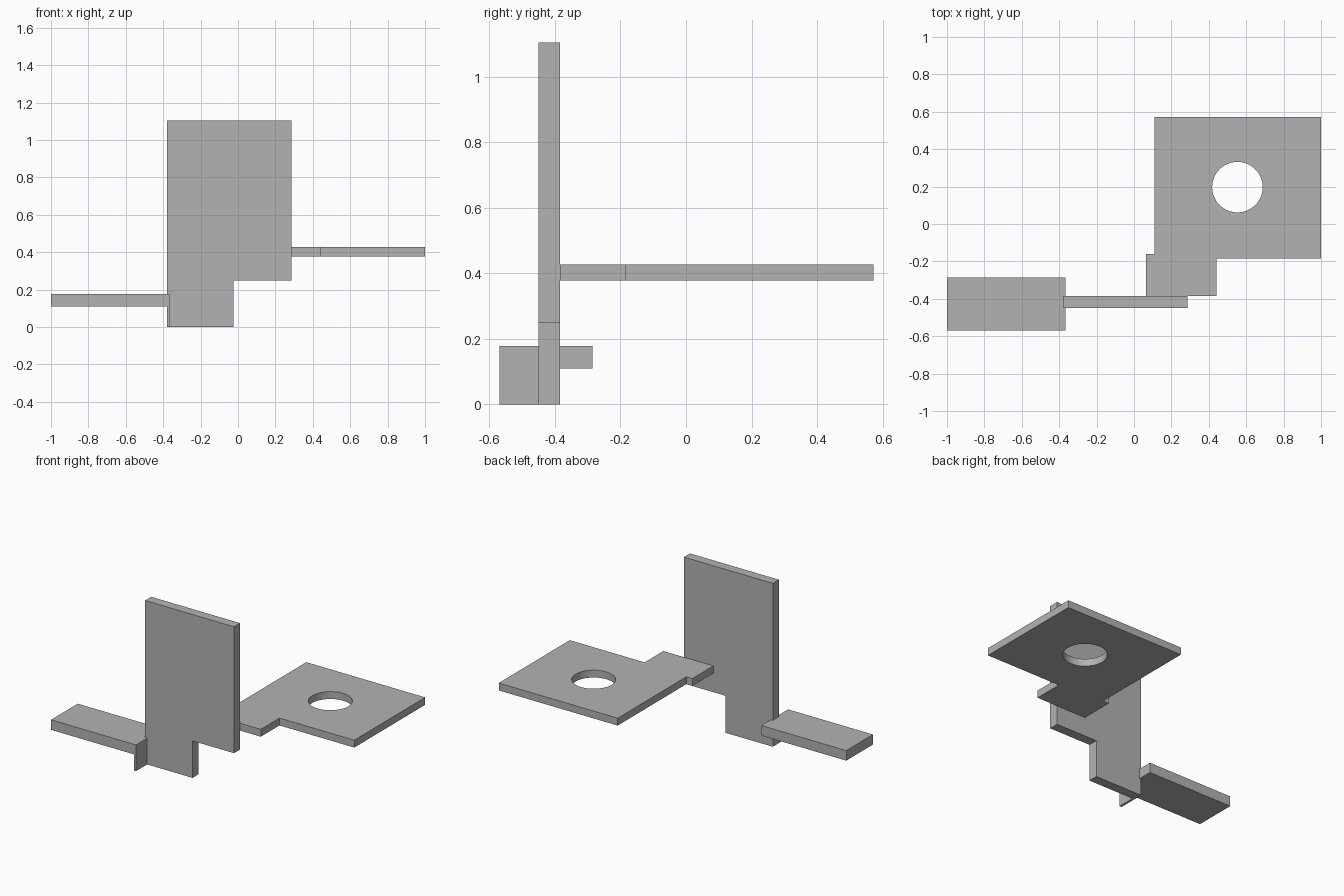
import bpy
import bmesh
from mathutils import Vector

if "Cube" in bpy.data.objects:
    bpy.data.objects.remove(bpy.data.objects["Cube"], do_unlink=True)

GREY = (0.45, 0.45, 0.45, 1.0)
grey = bpy.data.materials.new("plain_grey")
grey.use_nodes = True
grey.diffuse_color = GREY
grey.node_tree.nodes["Principled BSDF"].inputs["Base Color"].default_value = GREY


def extruded(name, outline, direction):
    """Solid made by sweeping a flat outline along a direction."""
    bm = bmesh.new()
    face = bm.faces.new([bm.verts.new(p) for p in outline])
    swept = bmesh.ops.extrude_face_region(bm, geom=[face], use_keep_orig=True)
    moved = [v for v in swept["geom"] if isinstance(v, bmesh.types.BMVert)]
    bmesh.ops.translate(bm, verts=moved, vec=Vector(direction))
    bmesh.ops.recalc_face_normals(bm, faces=bm.faces)
    mesh = bpy.data.meshes.new(name)
    bm.to_mesh(mesh)
    bm.free()
    mesh.materials.append(grey)
    obj = bpy.data.objects.new(name, mesh)
    bpy.context.collection.objects.link(obj)
    return obj


def slab(name, x, y, z):
    """Box given by its ranges on each axis."""
    base = [(x[0], y[0], z[0]), (x[1], y[0], z[0]), (x[1], y[1], z[0]), (x[0], y[1], z[0])]
    return extruded(name, base, (0, 0, z[1] - z[0]))


# Upright plate with a narrow foot
FRONT, BACK = -0.45, -0.385
profile = [(-0.38, 0), (-0.025, 0), (-0.025, 0.25), (0.285, 0.25), (0.285, 1.105), (-0.38, 1.105)]
extruded("upright_plate", [(x, FRONT, z) for x, z in profile], (0, BACK - FRONT, 0))

# Horizontal shelf with a neck that meets the upright
LOW, HIGH = 0.378, 0.428
outline = [(0.065, BACK), (0.44, BACK), (0.44, -0.185), (1.0, -0.185),
           (1.0, 0.573), (0.11, 0.573), (0.11, -0.16), (0.065, -0.16)]
shelf = extruded("shelf_plate", [(x, y, LOW) for x, y in outline], (0, 0, HIGH - LOW))

# Round hole through the shelf
bpy.ops.mesh.primitive_cylinder_add(vertices=64, radius=0.135, depth=0.3,
                                    location=(0.553, 0.197, (LOW + HIGH) / 2))
cutter = bpy.context.object
cutter.name = "hole_cutter"
cutter.hide_render = True
cutter.data.materials.append(grey)
cut = shelf.modifiers.new("hole", "BOOLEAN")
cut.operation = "DIFFERENCE"
cut.solver = "EXACT"
cut.object = cutter
bpy.ops.object.select_all(action="DESELECT")
shelf.select_set(True)
bpy.context.view_layer.objects.active = shelf
bpy.ops.object.modifier_apply(modifier=cut.name)
bpy.data.objects.remove(cutter, do_unlink=True)
bpy.ops.object.shade_smooth_by_angle()

# Side arm crossing the upright, and the small flap below its end
slab("side_arm", (-1.0, -0.365), (-0.57, -0.285), (0.11, 0.178))
slab("arm_flap", (-0.38, -0.365), (-0.57, FRONT), (0, 0.11))
